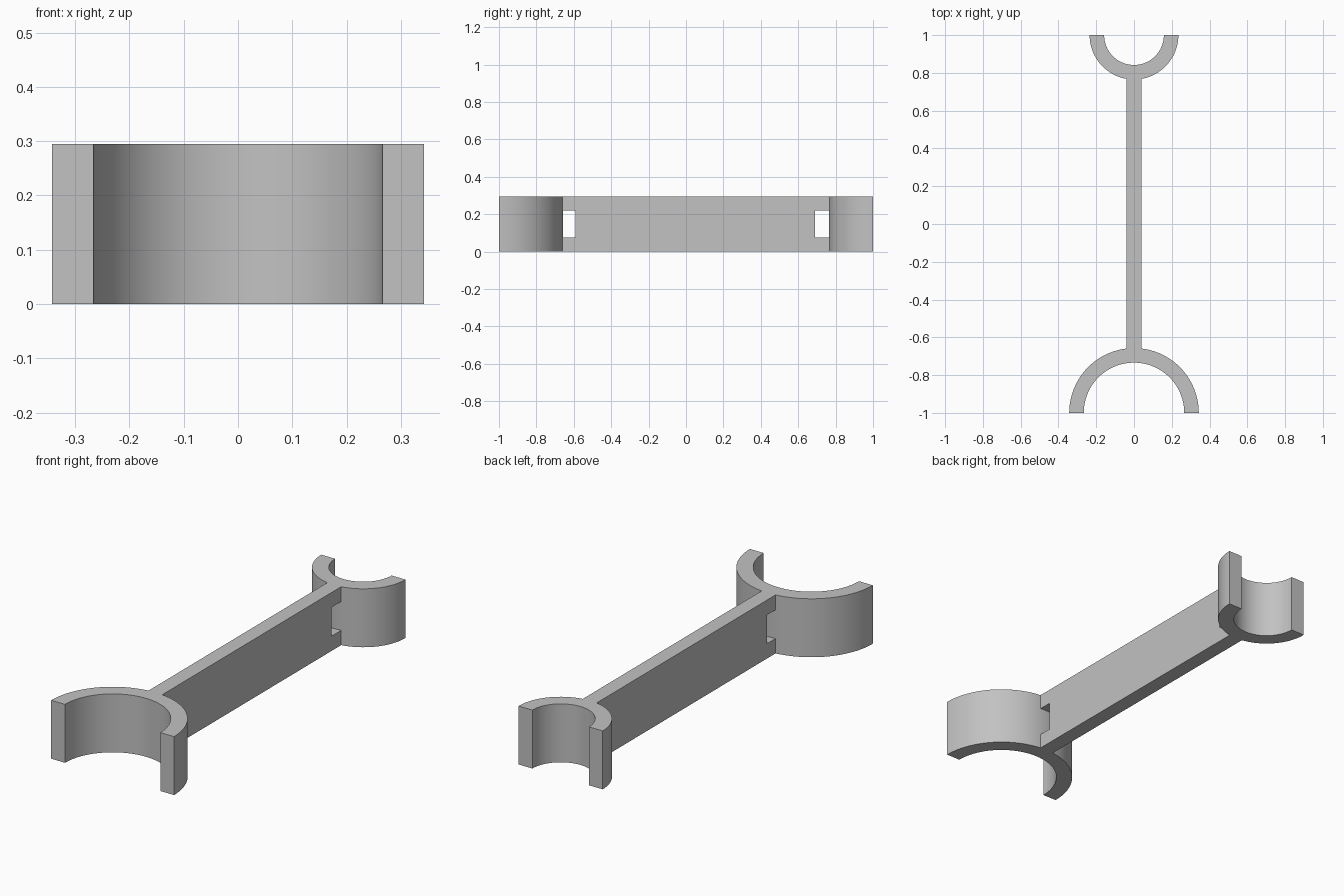
import bpy
import bmesh
from math import cos, sin, pi, radians

if "Cube" in bpy.data.objects:
    bpy.data.objects.remove(bpy.data.objects["Cube"])

HEIGHT = 0.295
WALL = 0.077
SEGMENTS = 48

grey = bpy.data.materials.new("plain grey")
grey.use_nodes = True
colour = (0.54, 0.54, 0.54, 1)
grey.diffuse_color = colour
grey.node_tree.nodes["Principled BSDF"].inputs["Base Color"].default_value = colour


def extrude_profile(name, points, direction):
    """Extrude a closed planar outline into a solid."""
    bm = bmesh.new()
    face = bm.faces.new([bm.verts.new(p) for p in points])
    result = bmesh.ops.extrude_face_region(bm, geom=[face], use_keep_orig=True)
    moved = [v for v in result["geom"] if isinstance(v, bmesh.types.BMVert)]
    bmesh.ops.translate(bm, verts=moved, vec=direction)
    bmesh.ops.recalc_face_normals(bm, faces=bm.faces)
    mesh = bpy.data.meshes.new(name)
    bm.to_mesh(mesh)
    bm.free()
    mesh.materials.append(grey)
    obj = bpy.data.objects.new(name, mesh)
    bpy.context.collection.objects.link(obj)
    return obj


def half_ring(name, centre_y, outer, facing):
    """Half-round clip whose crown points along facing (+1 or -1 in y)."""
    angles = [pi * i / SEGMENTS for i in range(SEGMENTS + 1)]
    arc = [(r * cos(a), centre_y + facing * r * sin(a), 0)
           for r, order in ((outer, angles), (outer - WALL, angles[::-1]))
           for a in order]
    obj = extrude_profile(name, arc, (0, 0, HEIGHT))
    bpy.ops.object.select_all(action="DESELECT")
    obj.select_set(True)
    bpy.context.view_layer.objects.active = obj
    bpy.ops.object.shade_smooth_by_angle(angle=radians(30))


# Half-round clips at the two ends
half_ring("large_clip", -1, 0.343, 1)
half_ring("small_clip", 1, 0.235, -1)

# Connecting bar, side outline with a slot at each end
front, back = -0.66, 0.769
slot_front, slot_back = -0.59, 0.69
low, high = 0.075, 0.22
outline = [(front, 0), (back, 0), (back, low), (slot_back, low),
           (slot_back, high), (back, high), (back, HEIGHT), (front, HEIGHT),
           (front, high), (slot_front, high), (slot_front, low), (front, low)]
extrude_profile("connecting_bar", [(-WALL / 2, y, z) for y, z in outline], (WALL, 0, 0))
